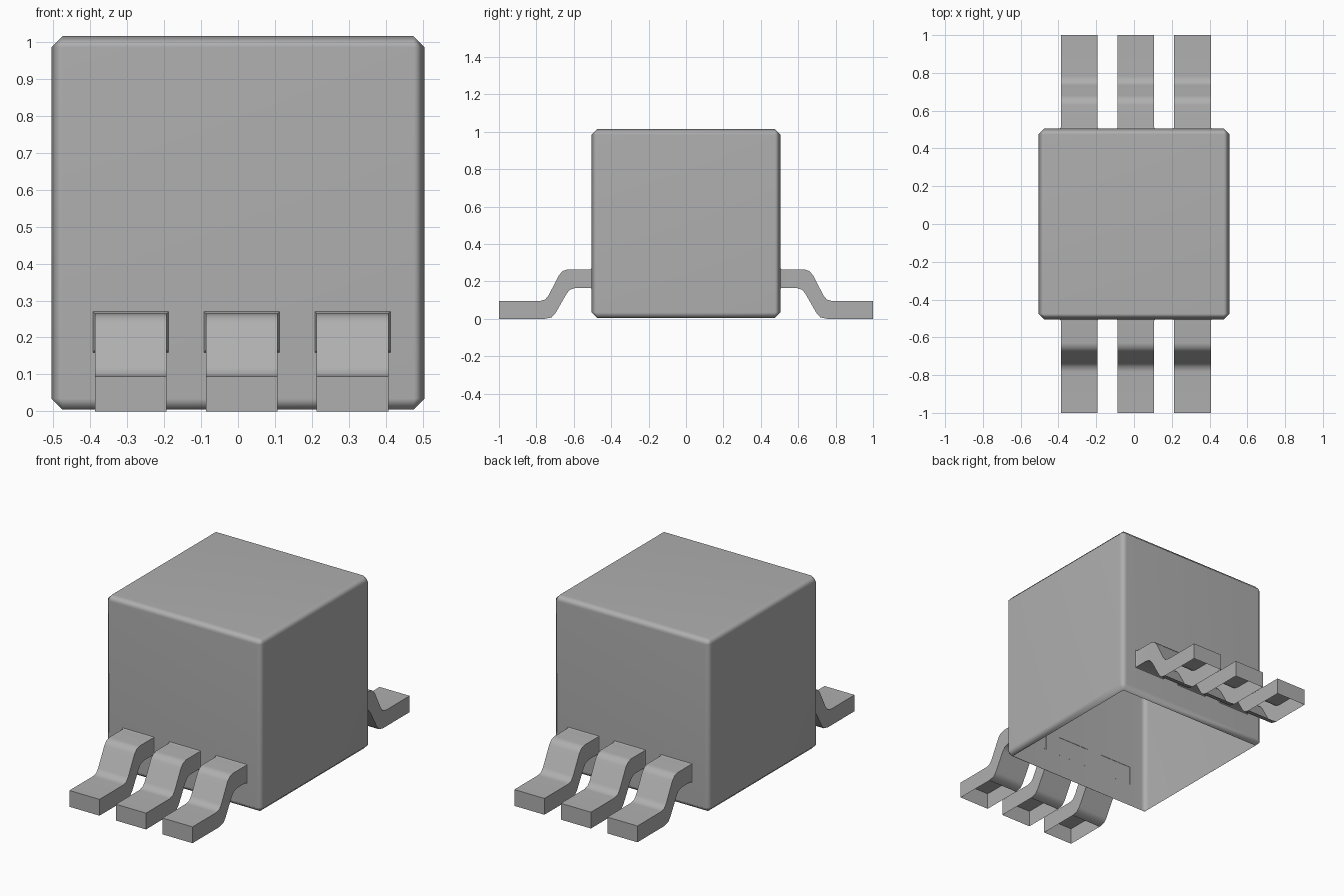
import bpy, bmesh, math
from mathutils import Matrix

if "Cube" in bpy.data.objects:
    bpy.data.objects.remove(bpy.data.objects["Cube"])

# Dark grey shared by every part
grey = bpy.data.materials.new("dark_grey")
grey.diffuse_color = (.43, .43, .43, 1)
grey.use_nodes = True
grey.node_tree.nodes["Principled BSDF"].inputs["Base Color"].default_value = grey.diffuse_color


def finish(bm, name, angle):
    mesh = bpy.data.meshes.new(name)
    bm.to_mesh(mesh)
    bm.free()
    mesh.materials.append(grey)
    obj = bpy.data.objects.new(name, mesh)
    bpy.context.collection.objects.link(obj)
    bpy.ops.object.select_all(action='DESELECT')
    obj.select_set(True)
    bpy.context.view_layer.objects.active = obj
    bpy.ops.object.shade_smooth_by_angle(angle=math.radians(angle))
    return obj


# Body: chamfered box, open underneath
bm = bmesh.new()
bmesh.ops.create_cube(bm, size=1.01, matrix=Matrix.Translation((0, 0, 0.51)))
bmesh.ops.bevel(bm, geom=bm.edges[:], offset=0.03, segments=1, affect='EDGES')
bottom = [f for f in bm.faces if f.normal.z < -0.99]
bmesh.ops.delete(bm, geom=bottom, context='FACES')
body = finish(bm, "body", 60)
wn = body.modifiers.new("flat_face_shading", 'WEIGHTED_NORMAL')
wn.keep_sharp = True

# Lead side profile as (distance from centre, height): upper and lower lines
UPPER = [(0.511, .265), (.63, .265), (.658, .256), (.678, .235),
         (.735, .125), (.753, .103), (.782, .095), (1.0, .095)]
LOWER = [(0.511, .165), (.59, .165), (.62, .156), (.638, .135),
         (.698, .03), (.718, .008), (.755, 0), (1.0, 0)]
WIDTH = 0.194


def lead(name, x, side):
    bm = bmesh.new()
    rings = []
    # Flared root where the lead meets the body wall
    sections = [((.504, .271), (.504, .159), WIDTH + .012)]
    sections += [(u, l, WIDTH) for u, l in zip(UPPER, LOWER)]
    for u, l, w in sections:
        pts = [(-w / 2, u), (w / 2, u), (w / 2, l), (-w / 2, l)]
        rings.append([bm.verts.new((x + dx, side * p[0], p[1])) for dx, p in pts])
    last = len(rings) - 2
    for i, (a, b) in enumerate(zip(rings, rings[1:])):
        for k in range(4):
            if i == last and k == 2:
                continue  # the sole of the foot is open
            j = (k + 1) % 4
            bm.faces.new((a[k], a[j], b[j], b[k]))
    bm.faces.new(rings[-1])
    bmesh.ops.recalc_face_normals(bm, faces=bm.faces[:])
    # make sure the top of the foot points up
    bm.normal_update()
    if max(bm.faces, key=lambda f: abs(f.normal.z) * f.calc_area()).normal.z < 0:
        bmesh.ops.reverse_faces(bm, faces=bm.faces[:])
    obj = finish(bm, name, 50)
    wn = obj.modifiers.new("flat_face_shading", 'WEIGHTED_NORMAL')
    wn.keep_sharp = True


# Three leads on the front and three on the back
for label, side in (("front", -1), ("back", 1)):
    for n, x in enumerate((-.29, .01, .31)):
        lead(f"{label}_lead_{n + 1}", x, side)
